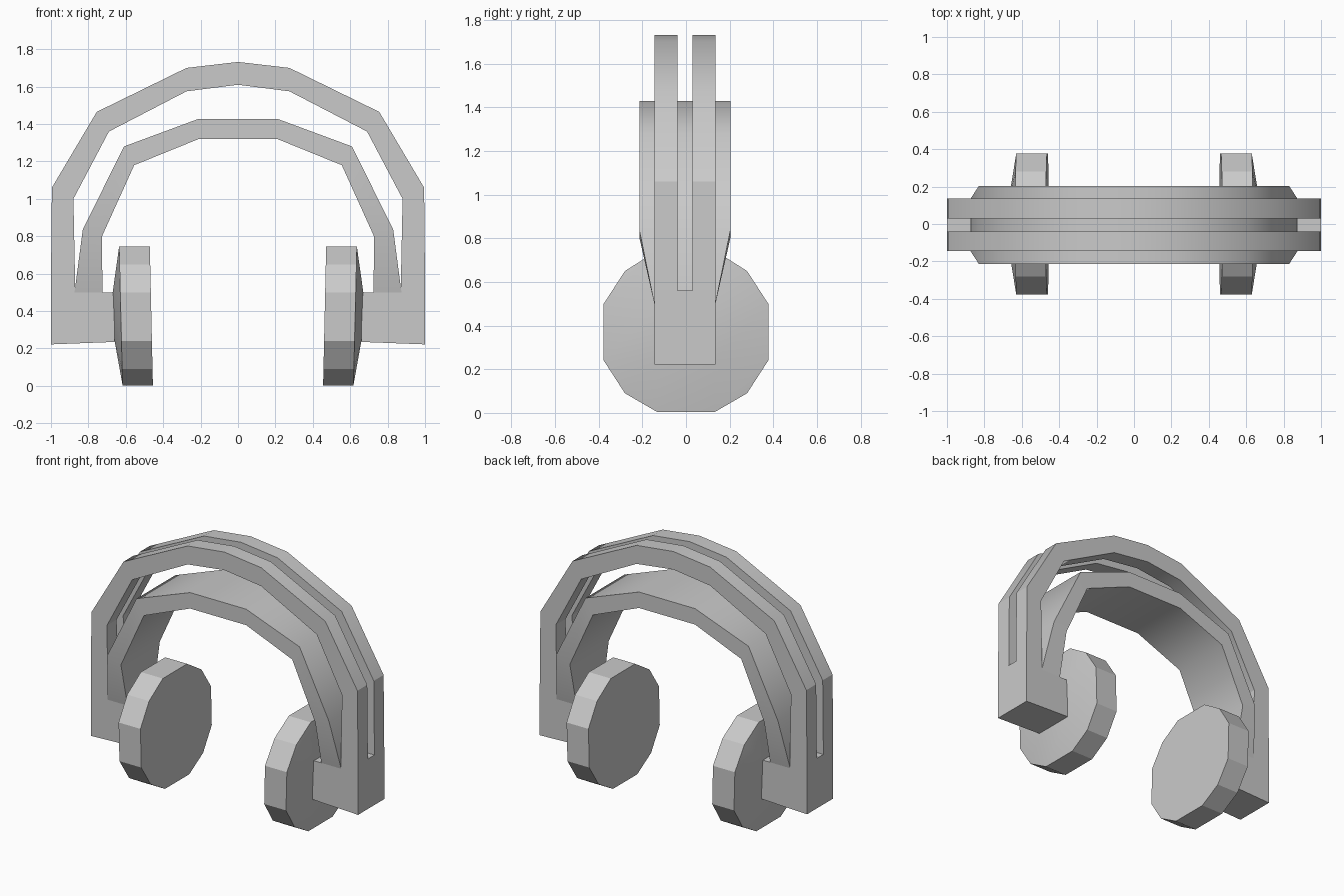
import bpy, bmesh, math

cube = bpy.data.objects.get("Cube")
if cube:
    bpy.data.objects.remove(cube, do_unlink=True)

GREY = (0.59, 0.59, 0.59, 1)
grey = bpy.data.materials.new("plain grey")
grey.use_nodes = True
grey.diffuse_color = GREY
grey.node_tree.nodes["Principled BSDF"].inputs["Base Color"].default_value = GREY


def finish(name, bm, angle=None):
    bmesh.ops.recalc_face_normals(bm, faces=bm.faces)
    mesh = bpy.data.meshes.new(name)
    bm.to_mesh(mesh)
    bm.free()
    mesh.materials.append(grey)
    obj = bpy.data.objects.new(name, mesh)
    bpy.context.collection.objects.link(obj)
    if angle:
        bpy.ops.object.select_all(action='DESELECT')
        obj.select_set(True)
        bpy.context.view_layer.objects.active = obj
        bpy.ops.object.shade_smooth_by_angle(angle=math.radians(angle))


def sweep(name, sections, angle=None):
    """Skin open rectangular sections: (inner xz, outer xz, y low, y high)."""
    bm = bmesh.new()
    rings = []
    for inner, outer, low, high in sections:
        corners = [(inner, low), (outer, low), (outer, high), (inner, high)]
        rings.append([bm.verts.new((p[0], y, p[1])) for p, y in corners])
    for a, b in zip(rings, rings[1:]):
        for i in range(4):
            j = (i + 1) % 4
            bm.faces.new((a[i], a[j], b[j], b[i]))
    finish(name, bm, angle)


def block(name, s, inner, outer, z_inner, z_outer, top):
    """Box on side s whose underside slopes from inner to outer end."""
    bm = bmesh.new()
    bmesh.ops.create_cube(bm, size=1)
    for v in bm.verts:
        x, bottom = (outer, z_outer) if v.co.x > 0 else (inner, z_inner)
        v.co = (s * x, BACK if v.co.y > 0 else FRONT, top if v.co.z > 0 else bottom)
    finish(name, bm)


def mirrored(half):
    """Complete a list of sections running outwards from the middle."""
    flip = [((-i[0], i[1]), (-o[0], o[1]), a, b) for i, o, a, b in half]
    return [s for s in reversed(flip) if s[0][0] != 0] + half


BACK, FRONT = 0.135, -0.145
shoulder = ((0.88, 1.0), (0.995, 1.06))
post = [shoulder, ((0.871, 0.56), (1.0, 0.56))]
arch = [((0, 1.61), (0, 1.732)), ((0.275, 1.575), (0.275, 1.70)),
        ((0.69, 1.36), (0.755, 1.465)), shoulder]

# Twin outer headband strips with upright posts
for label, low, high in (("front", FRONT, -0.04), ("back", 0.03, BACK)):
    sweep(label + "_headband_strip",
          mirrored([(i, o, low, high) for i, o in arch]), 50)
    for side, s in (("left", 1), ("right", -1)):
        sweep(f"{side}_{label}_post",
              [((s * i[0], i[1]), (s * o[0], o[1]), low, high) for i, o in post])

# Wide inner headband, narrowing to the arms
sweep("inner_headband", mirrored([
    ((0.21, 1.32), (0.21, 1.428), -0.213, 0.203),
    ((0.555, 1.18), (0.61, 1.28), -0.213, 0.203),
    ((0.727, 0.80), (0.83, 0.835), -0.213, 0.203),
    ((0.725, 0.50), (0.874, 0.50), FRONT, BACK)]), 50)


def ear_cup(name, s):
    """Rounded pad on a four by four grid with a raised middle outside."""
    bm = bmesh.new()
    inside, outside = {}, {}
    for i, y in enumerate((-0.377, -0.13, 0.13, 0.377)):
        for j, z in enumerate((0.003, 0.24, 0.50, 0.745)):
            raised = i in (1, 2) and j in (1, 2)
            point_y, point_z = y, z
            if i in (0, 3) and j in (0, 3):
                point_y = math.copysign(0.28, y)
                point_z = 0.09 if j == 0 else 0.65
            x = 0.65 + 0.04 * z if raised else 0.617 + 0.025 * point_z
            outside[i, j] = bm.verts.new((s * x, point_y, point_z))
            if not raised:
                x = 0.455 + 0.022 * point_z
                inside[i, j] = bm.verts.new((s * x, point_y, point_z))
    for i in range(3):
        for j in range(3):
            bm.faces.new((outside[i, j], outside[i + 1, j],
                          outside[i + 1, j + 1], outside[i, j + 1]))
    rim = ([(i, 0) for i in range(3)] + [(3, j) for j in range(3)]
           + [(i, 3) for i in (3, 2, 1)] + [(0, j) for j in (3, 2, 1)])
    for a, b in zip(rim, rim[1:] + rim[:1]):
        bm.faces.new((outside[a], outside[b], inside[b], inside[a]))
    bm.faces.new([inside[k] for k in rim])
    finish(name, bm, 20)


# Ear cups, arms and the bridges closing the slot between the posts
for side, s in (("left", 1), ("right", -1)):
    ear_cup(side + "_ear_cup", s)
    block(side + "_arm", s, 0.66, 1.0, 0.235, 0.222, 0.50)
    block(side + "_post_bridge", s, 0.871, 1.0, 0.49, 0.49, 0.56)
